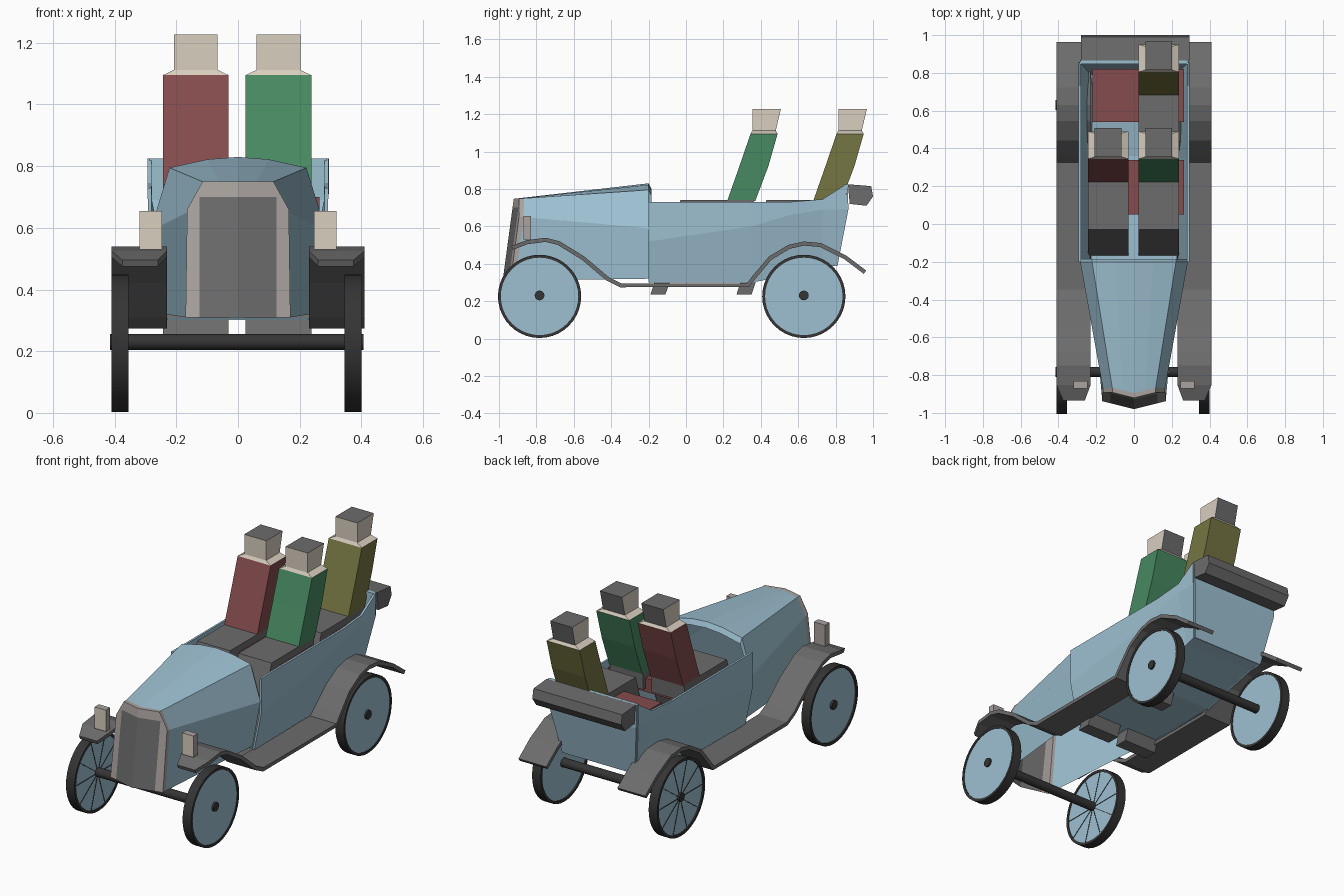
import bpy, bmesh, math
from mathutils import Matrix

cube = bpy.data.objects.get("Cube")
if cube:
    bpy.data.objects.remove(cube, do_unlink=True)


def material(name, r, g, b):
    m = bpy.data.materials.new(name)
    m.use_nodes = True
    m.diffuse_color = (r, g, b, 1)
    m.node_tree.nodes["Principled BSDF"].inputs["Base Color"].default_value = (r, g, b, 1)
    return m


BLUE = material("light blue", .34, .53, .64)
GRAY = material("dark gray", .15, .15, .15)
BLACK = material("rubber black", .035, .035, .035)
STEEL = material("warm gray", .40, .365, .35)
SKIN = material("pale tan", .69, .62, .52)
RED = material("dull red", .235, .072, .075)
GREEN = material("green", .063, .25, .12)
OLIVE = material("olive", .18, .18, .055)


def build(name, verts, faces, mat, mirror=False, thickness=0):
    """Mesh object from points and faces, optionally mirrored across x."""
    bm = bmesh.new()
    vs = [bm.verts.new(v) for v in verts]
    for f in faces:
        bm.faces.new([vs[i] for i in f])
    if mirror:
        dup = bmesh.ops.duplicate(bm, geom=bm.verts[:] + bm.edges[:] + bm.faces[:])["geom"]
        for v in dup:
            if isinstance(v, bmesh.types.BMVert):
                v.co.x = -v.co.x
    bmesh.ops.remove_doubles(bm, verts=bm.verts[:], dist=.0001)
    bmesh.ops.recalc_face_normals(bm, faces=bm.faces[:])
    me = bpy.data.meshes.new(name)
    bm.to_mesh(me)
    bm.free()
    me.materials.append(mat)
    ob = bpy.data.objects.new(name, me)
    bpy.context.collection.objects.link(ob)
    if thickness:
        mod = ob.modifiers.new("thickness", "SOLIDIFY")
        mod.thickness = thickness
        mod.offset = 0
    return ob


def loft(name, sections, mat, closed=False, caps=False, **kw):
    """Skin a row of sections that have equal point counts."""
    n = len(sections[0])
    verts = [p for s in sections for p in s]
    faces = [(r * n + i, r * n + (i + 1) % n, (r + 1) * n + (i + 1) % n, (r + 1) * n + i)
             for r in range(len(sections) - 1) for i in range(n if closed else n - 1)]
    if caps:
        last = n * (len(sections) - 1)
        faces += [tuple(range(n)), tuple(range(last, last + n))]
    return build(name, verts, faces, mat, **kw)


def prism(name, profile, x0, x1, mat):
    """Side profile of (y, z) points extruded across x."""
    return loft(name, [[(x, y, z) for y, z in profile] for x in (x0, x1)], mat, True, True)


def box(name, x, y, z, mat):
    return prism(name, [(y[0], z[0]), (y[1], z[0]), (y[1], z[1]), (y[0], z[1])], *x, mat)


def recolour(ob, mat, rule):
    """Give a second colour to the faces picked by a rule."""
    ob.data.materials.append(mat)
    for p in ob.data.polygons:
        if rule(p):
            p.material_index = 1


def lathe(name, profile, y, z, mat, steps=40, closed=False):
    """Profile of (x, radius) points turned about an axle line."""
    rings = []
    for k in range(steps + 1):
        a = math.tau * k / steps
        rings.append([(x, y + r * math.cos(a), z + r * math.sin(a)) for x, r in profile])
    ob = loft(name, rings, mat, closed)
    bpy.ops.object.select_all(action="DESELECT")
    ob.select_set(True)
    bpy.context.view_layer.objects.active = ob
    bpy.ops.object.shade_smooth_by_angle(angle=math.radians(35))


# Radiator: a raked, pointed front with a dark grille
def nose(x, z, back=0):
    return (x, -.98 + .135 * (z - .31) + .25 * x + back, z)


grille = [(0, .31), (.125, .31), (.125, .70), (0, .70)]
build("grille", [nose(*p) for p in grille], [(0, 1, 2, 3)], GRAY, mirror=True)
frame = [(.125, .31), (.17, .31), (.165, .66), (.125, .70), (.115, .75), (0, .75), (0, .70)]
build("radiator_frame", [nose(*p) for p in frame],
      [(0, 1, 2, 3), (3, 2, 4), (6, 3, 4, 5)], STEEL, mirror=True)
rim = [(0, .75), (.06, .75), (.115, .75), (.165, .65), (.17, .31)]
loft("radiator_shell", [[nose(*p) for p in rim], [nose(*p, .025) for p in rim]],
     STEEL, mirror=True)

# Bonnet widening to the cowl
cowl = [(0, .83), (.1, .822), (.222, .795), (.285, .59), (.235, .32)]
loft("bonnet", [[nose(*p, .025) for p in rim], [(x, -.2, z) for x, z in cowl]],
     BLUE, mirror=True)
lip = [(x, -.185, z - .03) for x, z in cowl[:4]]
loft("cowl_lip", [[(x, -.2, z) for x, z in cowl[:4]], lip], BLUE, mirror=True)

# Open passenger tub: stations of y, sill half-width and sill, crease and rim height
stations = [(-.2, .24, .30, .52, .73), (.35, .235, .30, .60, .73),
            (.55, .225, .34, .66, .73), (.73, .225, .38, .69, .745)]
sides = [[(w, y, a), (.285, y, b), (.287, y, c)] for y, w, a, b, c in stations]
tail = [(.235, .80, .39), (.285, .858, .69), (.287, .856, .825)]
loft("tub_sides", sides + [tail], BLUE, mirror=True, thickness=.012)
loft("tub_back", [[(0, y, z) for x, y, z in tail], tail], BLUE, mirror=True, thickness=.02)
keel = [(-.2, .305), (.36, .305), (.55, .345), (.73, .385), (.80, .395)]
loft("floor", [[(-.228, y, z), (.228, y, z)] for y, z in keel], BLUE, thickness=.007)

# Folded roof roll
prism("folded_roof", [(.866, .825), (.99, .815), (1.0, .76), (.965, .71), (.875, .72)],
      -.28, .295, GRAY)

# Bench seats
for name, y0, y1 in (("front_seat", .05, .34), ("rear_seat", .54, .82)):
    box(name, (-.22, .265), (y0, y1), (.62, .70), RED)

# Wings and running boards in one sweeping strip
sweep = [(-.93, .485), (-.85, .515), (-.75, .528), (-.68, .51), (-.55, .43), (-.42, .32),
         (-.35, .285), (.33, .285), (.37, .335), (.45, .43), (.55, .49), (.63, .508),
         (.72, .50), (.85, .435), (.957, .355)]
for side, s in (("left", 1), ("right", -1)):
    strip = []
    for i, (y, z) in enumerate(sweep):
        inner, outer = (.26, .375) if i == 0 else (.23, .41)
        strip.append([(s * inner, y, z), (s * outer, y, z)])
    loft(side + "_wing", strip, GRAY, thickness=.022)

    # Lamps on the front wings, with pale lenses
    lamp = box(side + "_lamp", sorted((s * .247, s * .32)), (-.87, -.83), (.53, .655), STEEL)
    recolour(lamp, SKIN, lambda p: p.normal.y < -.9)

# Wheels and axles
Z, R = .2255, .2225
for end, y in (("front", -.783), ("rear", .63)):
    lathe(end + "_axle", [(-.415, 0), (-.415, .026), (.407, .026), (.407, 0)], y, Z + .005, BLACK, 16)
    for side, a, b in (("left", .345, .40), ("right", -.41, -.355)):
        name = f"{end}_{side}"
        lathe(name + "_tyre", [(a, R), (b, R), (b, .207), (a, .207)], y, Z, BLACK, 40, True)
        lathe(name + "_disc", [(a + .008, 0), (a + .008, .208), (b - .004, .208), (b - .004, 0)],
              y, Z, BLUE)

    # Thin spokes on one face of each right wheel
    x = -.359 if end == "front" else -.402
    for k in range(10):
        spoke = box(end + "_spoke", (x - .002, x + .002), (.02, .205), (-.002, .002), BLACK)
        spoke.data.transform(Matrix.Translation((0, y, Z)) @
                             Matrix.Rotation(math.tau * k / 10, 4, "X"))


# Seated passengers
def slab(cx, half, y0, y1, z):
    return [(cx - half, y0, z), (cx + half, y0, z), (cx + half, y1, z), (cx - half, y1, z)]


def passenger(name, cx, dy, shirt):
    w = .107
    legs = [(-.19, .235), (-.11, .235), (.03, .64), (.36, .64), (.365, .74), (-.03, .74)]
    prism(name + "_legs", [(y + dy, z) for y, z in legs], cx - w, cx + w, GRAY)
    body = [(.22, .37, .735), (.285, .44, .92), (.345, .49, 1.095)]
    loft(name + "_torso", [slab(cx, w, a + dy, b + dy, z) for a, b, z in body],
         shirt, True, True)
    head = [(w, .345, .49, 1.095), (.071, .355, .48, 1.112), (.071, .355, .507, 1.227)]
    ob = loft(name + "_head", [slab(cx, h, a + dy, b + dy, z) for h, a, b, z in head],
              SKIN, True, True)
    # Hair on the crown and the back of the head
    recolour(ob, GRAY, lambda p: p.center.z > 1.12 and (p.normal.z > .8 or p.normal.y > .5))


passenger("driver", .131, 0, GREEN)
passenger("front_passenger", -.137, 0, RED)
passenger("rear_passenger", .131, .46, OLIVE)
